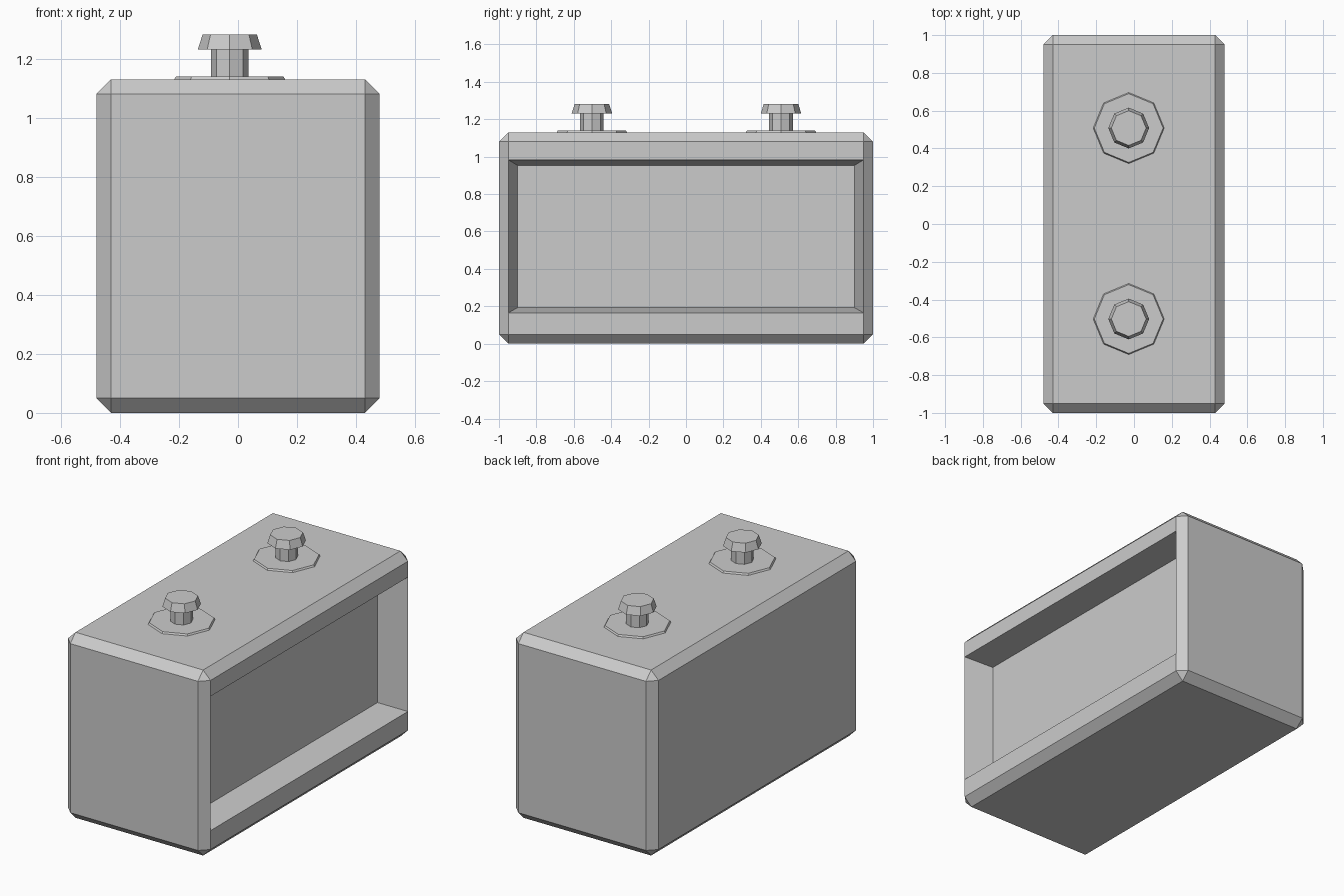
import bpy, bmesh
from mathutils import Vector, Matrix

if "Cube" in bpy.data.objects:
    bpy.data.objects.remove(bpy.data.objects["Cube"])

W, L, H, B = 0.48, 1.0, 1.13, 0.05


def add_object(name, bm):
    mesh = bpy.data.meshes.new(name)
    bmesh.ops.recalc_face_normals(bm, faces=bm.faces[:])
    bm.to_mesh(mesh)
    bm.free()
    obj = bpy.data.objects.new(name, mesh)
    bpy.context.collection.objects.link(obj)
    return obj


def frustum(bm, r1, r2, z1, z2):
    bmesh.ops.create_cone(bm, cap_ends=True, segments=8, radius1=r1, radius2=r2,
                          depth=z2 - z1, matrix=Matrix.Translation((0, 0, (z1 + z2) / 2)))


# Chamfered case
bm = bmesh.new()
bmesh.ops.create_cube(bm, size=1)
for v in bm.verts:
    v.co = Vector((v.co.x * 2 * W, v.co.y * 2 * L, (v.co.z + 0.5) * H))
bmesh.ops.bevel(bm, geom=bm.edges[:], offset=B, segments=1, affect='EDGES')

# Recessed panel on the +x side, spanning the flat between the chamfers
def side_face():
    return max(bm.faces, key=lambda f: (f.calc_center_median().x > W - 0.001) * f.calc_area())

for z in (0.165, 0.983):
    f = side_face()
    bmesh.ops.bisect_plane(bm, geom=[f] + f.edges[:] + f.verts[:],
                           plane_co=(0, 0, z), plane_no=(0, 0, 1))
panel = side_face()
bmesh.ops.inset_individual(bm, faces=[panel], thickness=0.02)
for v in panel.verts:
    v.co = (0.31, 0.9 if v.co.y > 0 else -0.9, 0.953 if v.co.z > H / 2 else 0.193)
add_object("case", bm)

# Two eight-sided terminals: washer, post and flared cap
for label, y in (("front", -0.503), ("back", 0.508)):
    for part, dims in (("washer", (0.188, 0.182, H, 1.14)),
                       ("post", (0.063, 0.063, H, 1.232)),
                       ("cap", (0.092, 0.108, 1.232, 1.282))):
        bm = bmesh.new()
        r1, r2, z1, z2 = dims
        if part == "cap":
            r1, r2 = r2, r1
        frustum(bm, r1, r2, z1, z2)
        add_object(f"{label}_terminal_{part}", bm).location = (-0.028, y, 0)
